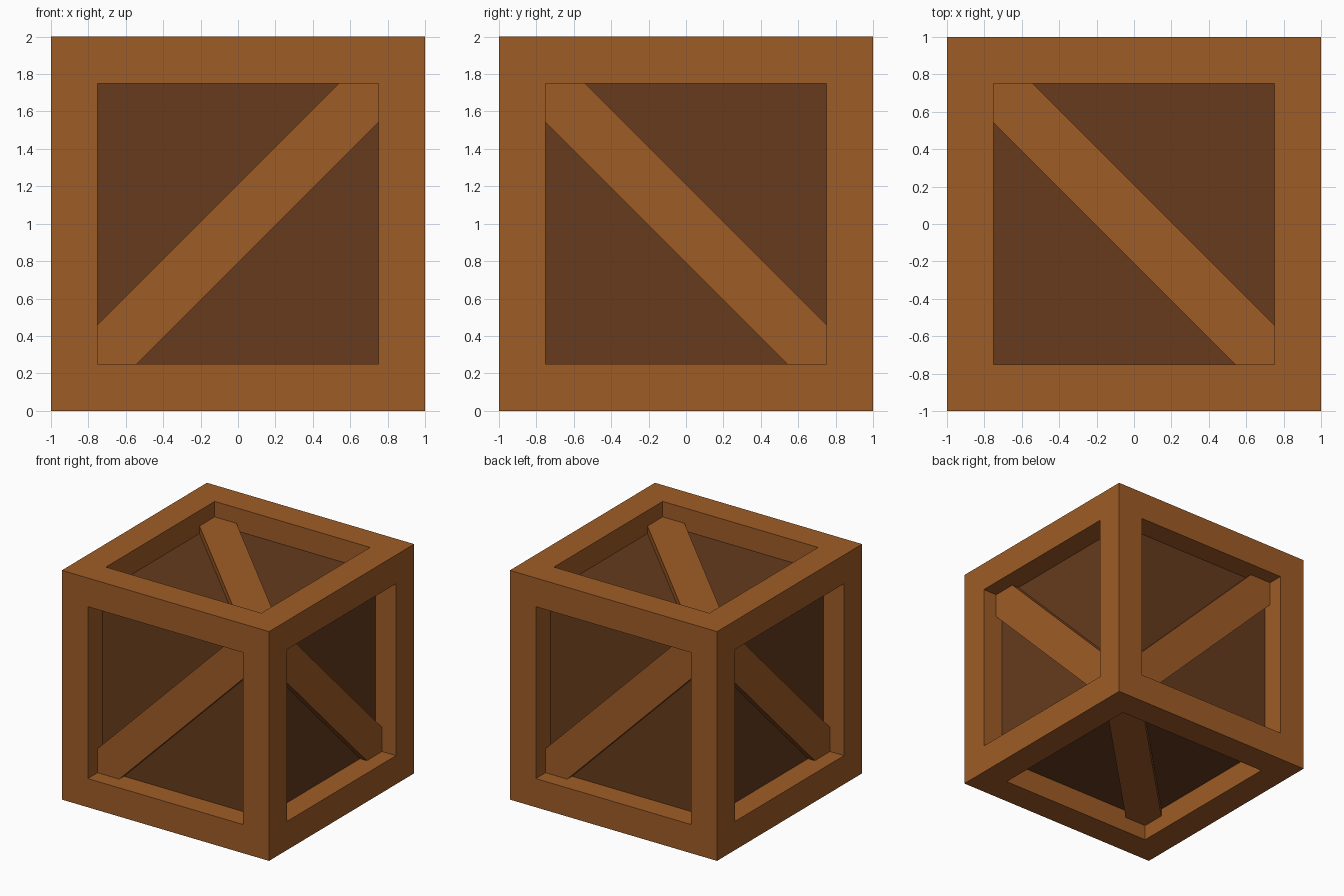
import bpy, bmesh
from mathutils import Vector

if "Cube" in bpy.data.objects:
    bpy.data.objects.remove(bpy.data.objects["Cube"])

OPEN, CORNER = 0.75, 0.54          # opening half-size, brace corner cut
RECESS, BRACE_DEPTH = 0.2, 0.135   # panel and brace depth below the frame


def material(name, rgb):
    m = bpy.data.materials.new(name)
    m.diffuse_color = (*rgb, 1)
    m.use_nodes = True
    m.node_tree.nodes["Principled BSDF"].inputs["Base Color"].default_value = m.diffuse_color
    return m


light_wood = material("light_wood", (0.347, 0.107, 0.020))
dark_wood = material("dark_wood", (0.133, 0.044, 0.012))


def add_object(name, bm, *mats):
    mesh = bpy.data.meshes.new(name)
    bm.to_mesh(mesh)
    bm.free()
    for m in mats:
        mesh.materials.append(m)
    ob = bpy.data.objects.new(name, mesh)
    bpy.context.collection.objects.link(ob)
    return ob


# Crate body: cube with a frame inset on each side and a sunken dark panel
bm = bmesh.new()
bmesh.ops.create_cube(bm, size=2)
bmesh.ops.translate(bm, verts=bm.verts, vec=(0, 0, 1))
sides = list(bm.faces)
bmesh.ops.inset_individual(bm, faces=sides, thickness=1 - OPEN, use_even_offset=True)
walls = bmesh.ops.extrude_discrete_faces(bm, faces=sides)
for f in walls["faces"]:
    f.normal_update()
    bmesh.ops.translate(bm, verts=f.verts, vec=-f.normal * RECESS)
    f.material_index = 1
bmesh.ops.recalc_face_normals(bm, faces=bm.faces)
add_object("crate_body", bm, light_wood, dark_wood)

# Diagonal braces: six-sided boards that fit corner to corner in each opening
P, C = OPEN, CORNER
profile = [(-P, -P), (-C, -P), (P, C), (P, P), (C, P), (-P, -C)]


def brace(name, normal, u):
    n, u = Vector(normal), Vector(u)
    v = n.cross(u)
    bm = bmesh.new()
    base = Vector((0, 0, 1)) + n * (1 - RECESS)
    face = bm.faces.new([bm.verts.new(base + u * a + v * b) for a, b in profile])
    ext = bmesh.ops.extrude_face_region(bm, geom=[face], use_keep_orig=True)
    top = [g for g in ext["geom"] if isinstance(g, bmesh.types.BMVert)]
    bmesh.ops.translate(bm, verts=top, vec=n * (RECESS - BRACE_DEPTH))
    bmesh.ops.recalc_face_normals(bm, faces=bm.faces)
    add_object(name, bm, light_wood)


for name, normal, u in [
    ("front_brace", (0, -1, 0), (1, 0, 0)),
    ("back_brace", (0, 1, 0), (-1, 0, 0)),
    ("right_brace", (1, 0, 0), (0, 0, 1)),
    ("left_brace", (-1, 0, 0), (0, 0, 1)),
    ("top_brace", (0, 0, 1), (0, 1, 0)),
    ("bottom_brace", (0, 0, -1), (0, 1, 0)),
]:
    brace(name, normal, u)
